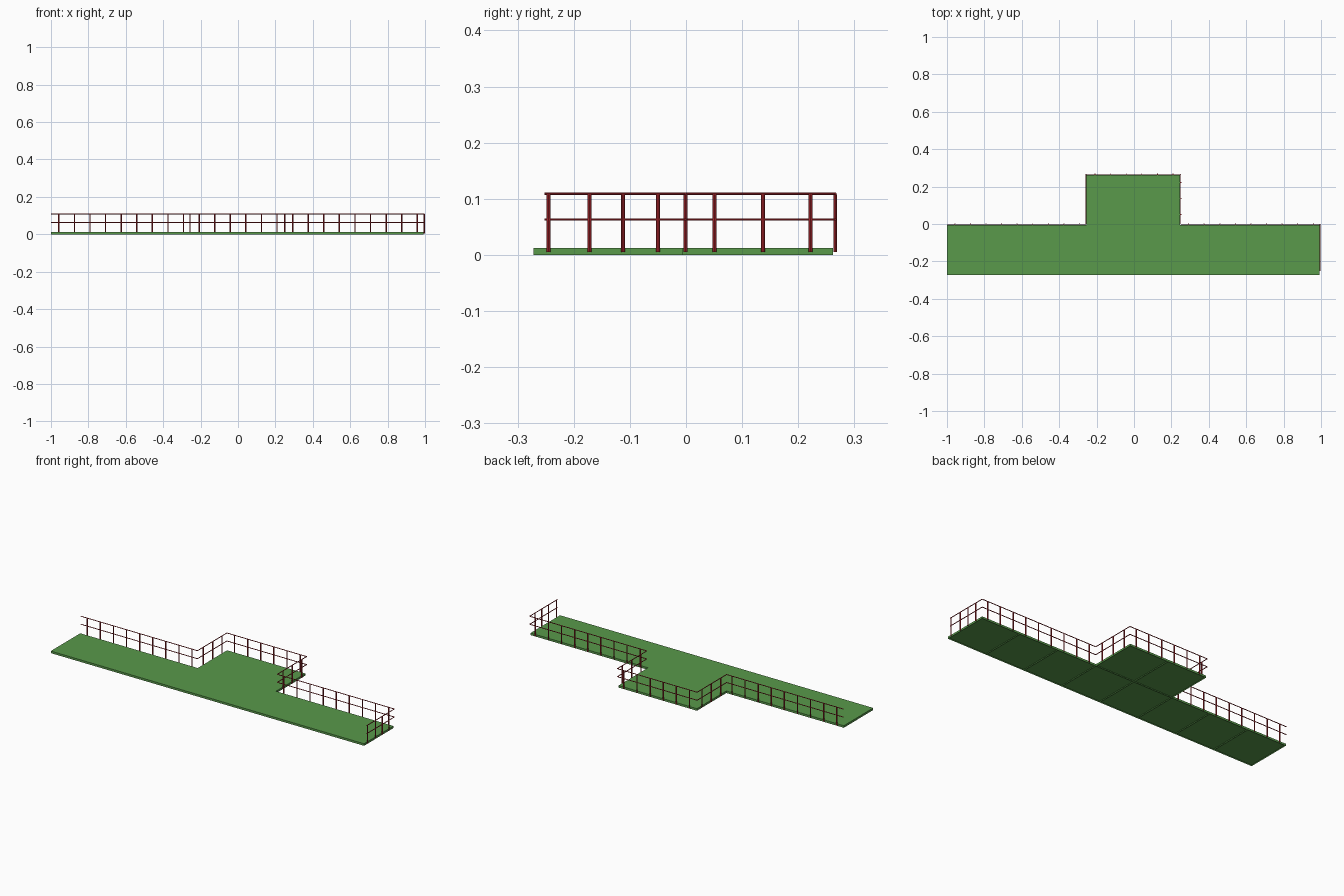
import bpy, bmesh
from mathutils import Vector

cube = bpy.data.objects.get("Cube")
if cube:
    bpy.data.objects.remove(cube, do_unlink=True)


def material(name, color):
    m = bpy.data.materials.new(name)
    m.use_nodes = True
    m.diffuse_color = color
    m.node_tree.nodes["Principled BSDF"].inputs["Base Color"].default_value = color
    return m


green = material("deck green", (0.10, 0.32, 0.07, 1))
red = material("railing red", (0.40, 0.02, 0.026, 1))


def finish(bm, name, mat):
    bmesh.ops.recalc_face_normals(bm, faces=bm.faces)
    mesh = bpy.data.meshes.new(name)
    bm.to_mesh(mesh)
    bm.free()
    mesh.materials.append(mat)
    obj = bpy.data.objects.new(name, mesh)
    bpy.context.collection.objects.link(obj)
    return obj


def rod(bm, a, b, r):
    a, b = Vector(a), Vector(b)
    d = b - a
    geo = bmesh.ops.create_cone(bm, cap_ends=True, segments=8, radius1=r,
                                radius2=r, depth=d.length)
    turn = d.to_track_quat('Z', 'Y').to_matrix().to_4x4()
    bmesh.ops.transform(bm, matrix=turn, verts=geo["verts"])
    bmesh.ops.translate(bm, vec=(a + b) / 2, verts=geo["verts"])


# Deck: T-shaped grid of square modules, eight along and two at the back
THICK, W, D = 0.012, 0.249, 0.267
FRONT = -0.272
cells = [(i, 0) for i in range(8)] + [(3, 1), (4, 1)]
bm = bmesh.new()
for i, j in cells:
    x, y = -1 + i * W, FRONT + j * D
    bm.faces.new([bm.verts.new((x + u * W, y + v * D, 0))
                  for u, v in ((0, 0), (0, 1), (1, 1), (1, 0))])
bmesh.ops.remove_doubles(bm, verts=bm.verts, dist=0.001)
bottom = list(bm.faces)
ext = bmesh.ops.extrude_face_region(bm, geom=bottom, use_keep_orig=True)
top = [v for v in ext["geom"] if isinstance(v, bmesh.types.BMVert)]
bmesh.ops.translate(bm, vec=(0, 0, THICK), verts=top)
bmesh.ops.recalc_face_normals(bm, faces=bm.faces)

# Shallow recessed panels under each module
under = [f for f in bm.faces if f.normal.z < -0.5]
bmesh.ops.inset_individual(bm, faces=under, thickness=0.005)
for v in {v for f in under for v in f.verts}:
    v.co.z = 0.004
finish(bm, "deck", green)

# Railing runs: start, end, posts placed along each run
BACK, REAR, LEFT_X, RIGHT_X, END_X = -0.001, 0.266, -0.257, 0.25, 0.995
step = 0.25 / 3
along = [-0.958 + k * step for k in range(24)]
side_posts = (0.051, 0.137, 0.222)
runs = {
    "right_back_railing": ((-1, BACK), (LEFT_X, BACK),
                           [(x, BACK) for x in along[:9]]),
    "right_side_railing": ((LEFT_X, BACK), (LEFT_X, REAR),
                           [(LEFT_X, y) for y in side_posts]),
    "rear_railing": ((LEFT_X, REAR), (RIGHT_X, REAR),
                     [(x, REAR) for x in along[9:15]]),
    "left_side_railing": ((RIGHT_X, BACK), (RIGHT_X, REAR),
                          [(RIGHT_X, y) for y in side_posts]),
    "left_back_railing": ((RIGHT_X, BACK), (END_X, BACK),
                          [(x, BACK) for x in along[15:]]),
    "end_railing": ((END_X, -0.252), (END_X, BACK),
                    [(END_X, y) for y in (-0.245, -0.172, -0.112, -0.05)]),
}
for name, (a, b, posts) in runs.items():
    bm = bmesh.new()
    for z in (0.063, 0.109):
        rod(bm, (*a, z), (*b, z), 0.0022)
    for p in posts:
        rod(bm, (*p, 0.005), (*p, 0.108), 0.0035)
    obj = finish(bm, name, red)
    bpy.ops.object.select_all(action='DESELECT')
    obj.select_set(True)
    bpy.context.view_layer.objects.active = obj
    bpy.ops.object.shade_smooth_by_angle()
